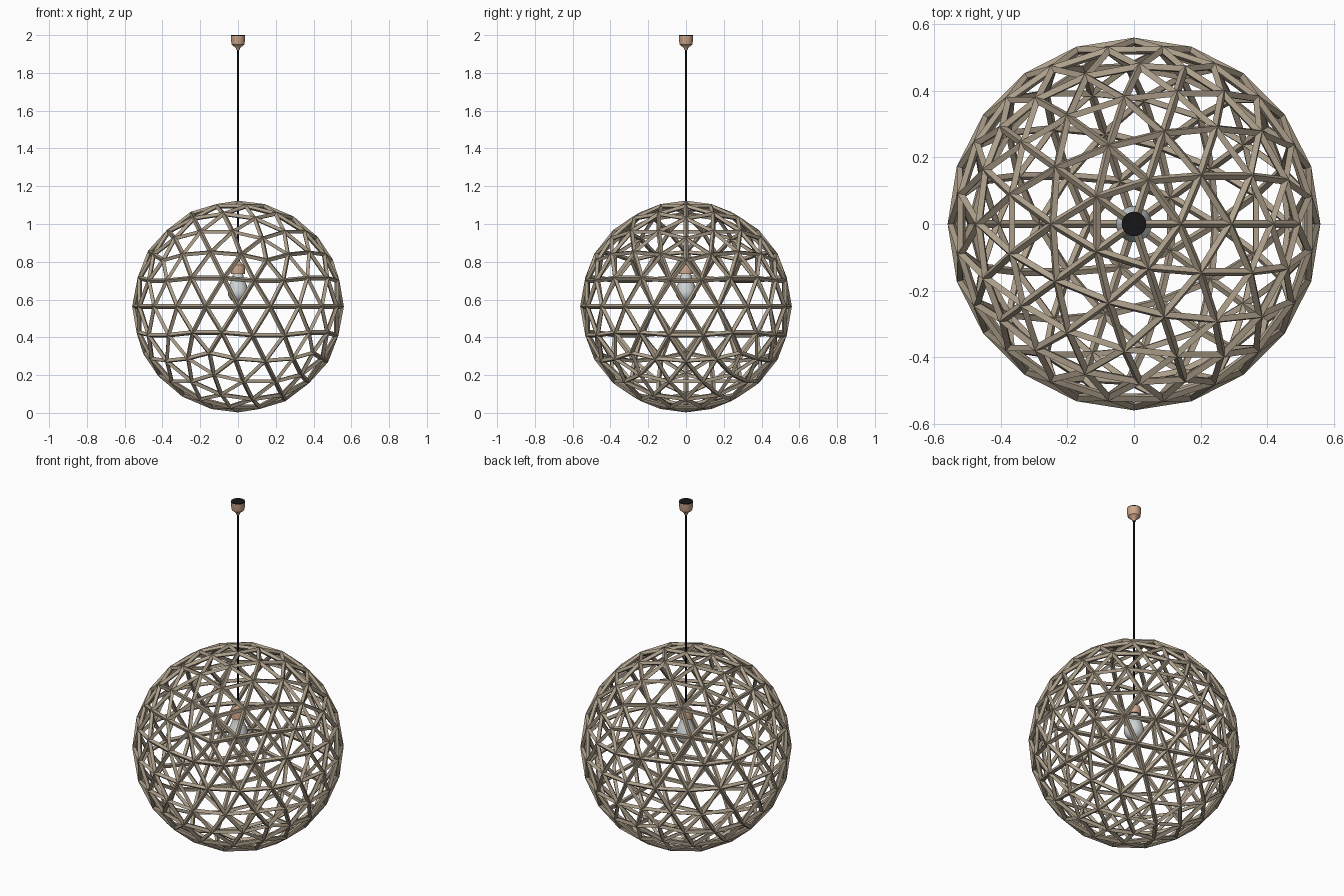
import bpy, math

if "Cube" in bpy.data.objects:
    bpy.data.objects.remove(bpy.data.objects["Cube"])

CENTRE = 0.563   # height of the cage centre
RADIUS = 0.548   # cage radius along the strut middles
STRUT = 0.025    # strut width


def material(name, rgb):
    m = bpy.data.materials.new(name)
    m.diffuse_color = (*rgb, 1)
    m.use_nodes = True
    m.node_tree.nodes["Principled BSDF"].inputs["Base Color"].default_value = m.diffuse_color
    return m


WOOD = material("weathered wood", (0.42, 0.35, 0.26))
COPPER = material("copper", (0.62, 0.38, 0.25))
BLACK = material("black", (0.008, 0.008, 0.009))
GLASS = material("pale glass", (0.62, 0.66, 0.67))


def lathe(name, profile, mat, sides=24):
    """Revolve (radius, height) points, listed top to bottom, round the z axis."""
    verts, rings, faces = [], [], []
    for r, z in profile:
        if r == 0:
            rings.append([len(verts)] * sides)
            verts.append((0, 0, z))
        else:
            rings.append(list(range(len(verts), len(verts) + sides)))
            verts += [(r * math.cos(2 * math.pi * i / sides),
                       r * math.sin(2 * math.pi * i / sides), z) for i in range(sides)]
    for a, b in zip(rings, rings[1:]):
        for i in range(sides):
            j = (i + 1) % sides
            faces.append(list(dict.fromkeys((a[i], b[i], b[j], a[j]))))
    mesh = bpy.data.meshes.new(name)
    mesh.from_pydata(verts, [], faces)
    mesh.materials.append(mat)
    obj = bpy.data.objects.new(name, mesh)
    bpy.context.collection.objects.link(obj)
    bpy.ops.object.select_all(action="DESELECT")
    bpy.context.view_layer.objects.active = obj
    obj.select_set(True)
    bpy.ops.object.shade_smooth_by_angle(angle=math.radians(35))
    return obj


# Geodesic cage of diamond-section struts
bpy.ops.mesh.primitive_ico_sphere_add(subdivisions=3, radius=RADIUS, location=(0, 0, CENTRE))
cage = bpy.context.object
cage.name = "geodesic_cage"
cage.data.materials.append(WOOD)
wire = cage.modifiers.new("struts", "WIREFRAME")
wire.thickness = STRUT
wire.offset = 0
wire.use_even_offset = True

# Ceiling cup with its dark top
lathe("ceiling_cup", [(0.037, 2.0), (0.036, 1.965), (0.033, 1.95), (0.012, 1.932),
                      (0.009, 1.922), (0, 1.922)], COPPER)
lathe("ceiling_cup_top", [(0, 2.0), (0.037, 2.0), (0.037, 1.996), (0, 1.996)], BLACK)

# Hanging cable
lathe("cable", [(0, 1.93), (0.005, 1.93), (0.005, 0.79), (0, 0.79)], BLACK, 12)

# Lamp holder above the bulb
lathe("lamp_holder", [(0, 0.81), (0.009, 0.81), (0.012, 0.80), (0.033, 0.782),
                      (0.036, 0.768), (0.037, 0.735), (0, 0.735)], COPPER)

# Pear-shaped bulb
bulb = [(0, 0.738), (0.027, 0.738), (0.029, 0.72), (0.036, 0.70), (0.047, 0.675)]
bulb += [(0.054 * math.cos(math.radians(a)), 0.638 - 0.054 * math.sin(math.radians(a)))
         for a in range(-15, 90, 15)] + [(0, 0.584)]
lathe("bulb", bulb, GLASS)
